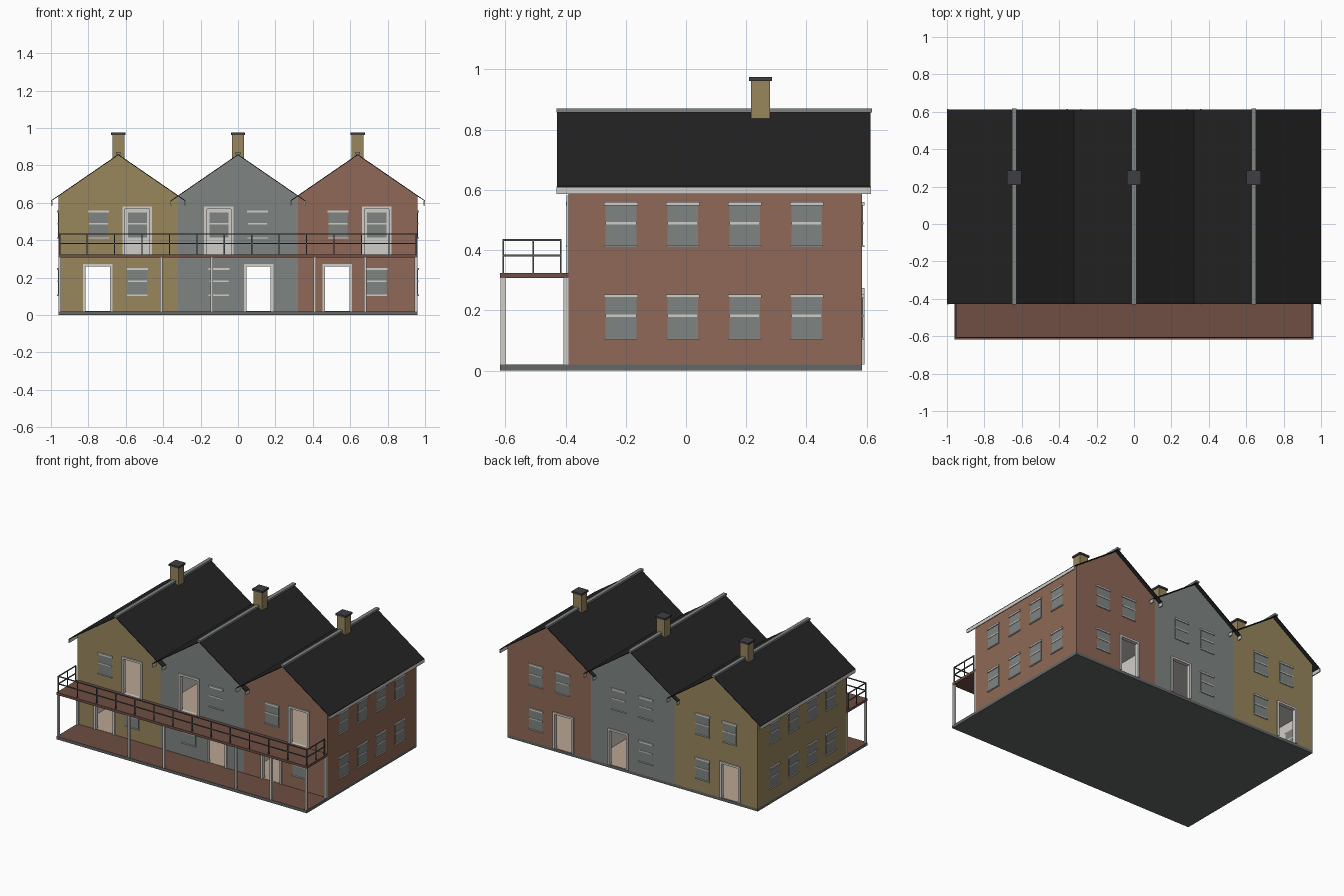
import bpy, bmesh
from mathutils import Matrix, Vector

cube = bpy.data.objects.get("Cube")
if cube:
    bpy.data.objects.remove(cube, do_unlink=True)


def material(name, r, g, b):
    lin = [((c / 255 + 0.055) / 1.055) ** 2.4 for c in (r, g, b)] + [1.0]
    m = bpy.data.materials.new(name)
    m.use_nodes = True
    m.diffuse_color = lin
    m.node_tree.nodes["Principled BSDF"].inputs["Base Color"].default_value = lin
    return m


OCHRE = material("ochre", 152, 134, 92)
GREY = material("stone grey", 126, 133, 130)
BRICK = material("brick red", 143, 105, 87)
TRIM = material("off white", 208, 206, 200)
DECK = material("deck brown", 110, 78, 67)
ROOF = material("roof black", 35, 35, 35)
CAP = material("cap slate", 62, 62, 68)
FLOOR = material("floor beige", 185, 166, 148)
RAIL = material("rail grey", 84, 90, 90)
SLAB = material("slab grey", 98, 103, 101)


def finish(name, bm, mats):
    bmesh.ops.recalc_face_normals(bm, faces=bm.faces)
    mesh = bpy.data.meshes.new(name)
    bm.to_mesh(mesh)
    bm.free()
    for m in mats:
        mesh.materials.append(m)
    ob = bpy.data.objects.new(name, mesh)
    bpy.context.scene.collection.objects.link(ob)
    return ob


def boxes(name, parts):
    """One object from (low corner, high corner, material) boxes."""
    bm, mats = bmesh.new(), []
    for lo, hi, mat in parts:
        if mat not in mats:
            mats.append(mat)
        lo, hi = Vector(lo), Vector(hi)
        size = [abs(v) for v in hi - lo]
        mtx = Matrix.Translation((lo + hi) / 2) @ Matrix.Diagonal((*size, 1))
        verts = bmesh.ops.create_cube(bm, size=1, matrix=mtx)["verts"]
        for f in {f for v in verts for f in v.link_faces}:
            f.material_index = mats.index(mat)
    return finish(name, bm, mats)


def prism(name, outline, y0, y1, mats):
    """Extrude an x-z outline along y."""
    bm = bmesh.new()
    face = bm.faces.new([bm.verts.new((x, y0, z)) for x, z in outline])
    new = bmesh.ops.extrude_face_region(bm, geom=[face])["geom"]
    bmesh.ops.translate(bm, verts=[v for v in new if isinstance(v, bmesh.types.BMVert)],
                        vec=(0, y1 - y0, 0))
    return finish(name, bm, mats)


def paint(ob, rule):
    for p in ob.data.polygons:
        p.material_index = 1 if rule(p) else 0


# Main dimensions
HALF, EAVE, PEAK, GROUND, UPPER = 0.32, 0.635, 0.855, 0.02, 0.325
FRONT, BACK, THICK, DOOR = -0.39, 0.585, 0.02, 0.065
LOW_HEAD, UP_HEAD = 0.26, 0.567
LOW_WIN, UP_WIN = 0.107, 0.414


def wall_band(name, cx, side, colour, z0, top, door=None, head=0):
    """Gable-end wall storey with an optional door notch at its foot."""
    pts = [(cx - HALF, z0)]
    if door is not None:
        pts += [(door - DOOR, z0), (door - DOOR, head), (door + DOOR, head), (door + DOOR, z0)]
    pts += [(cx + HALF, z0)] + top
    y = FRONT if side < 0 else BACK
    ob = prism(name, pts, y, y - side * THICK, [colour, TRIM])
    paint(ob, lambda p: p.normal.y * side < -0.5 or
          (abs(p.normal.y) < 0.5 and abs(p.center.x - cx) < 0.3))


def on_wall(normal, place, u0, u1, z0, z1, d0, d1, mat):
    """Box on a wall: u runs along the wall, d points outward."""
    nx, ny = normal
    if nx:
        return ((place + nx * d0, u0, z0), (place + nx * d1, u1, z1), mat)
    return ((u0, place + ny * d0, z0), (u1, place + ny * d1, z1), mat)


def window(name, normal, place, u, z):
    w, h = 0.051, 0.146

    def part(half, lo, hi, out, mat):
        return on_wall(normal, place, u - half, u + half, z + lo, z + hi, -THICK - 0.002, out, mat)
    boxes(name, [part(w, 0, h, 0.002, GREY),
                 part(w, 0.071, 0.079, 0.005, TRIM),
                 part(w + 0.005, h - 0.012, h, 0.008, TRIM),
                 part(w + 0.004, -0.004, 0.002, 0.008, TRIM)])


def door_frame(name, side, u, z0, head):
    place, w = (FRONT if side < 0 else BACK), 0.014

    def part(a, b, lo, hi):
        return on_wall((0, side), place, u + a, u + b, lo, hi, 0, 0.007, TRIM)
    boxes(name, [part(-DOOR - w, -DOOR, z0, head), part(DOOR, DOOR + w, z0, head),
                 part(-DOOR - w, DOOR + w, head, head + w)])


# Foundation slab with brown porch surface
slab = boxes("foundation_slab", [((-0.96, -0.618, 0), (0.96, BACK, GROUND), SLAB)])
slab.data.materials.append(DECK)
paint(slab, lambda p: p.normal.z > 0.5)

# Three terraced houses, the middle one mirrored
for i, (colour, flip) in enumerate([(OCHRE, 1), (GREY, -1), (BRICK, 1)]):
    n = ("left_end", "middle", "right_end")[2 - i] if i != 1 else "middle"
    cx = (i - 1) * 2 * HALF
    low_door, far = cx - 0.11 * flip, cx + 0.102 * flip
    near = cx - 0.105 * flip
    square = [(cx + HALF, UPPER), (cx - HALF, UPPER)]
    gable = [(cx + HALF, EAVE), (cx, PEAK), (cx - HALF, EAVE)]

    # Front and back walls
    for side, label in ((-1, "front"), (1, "back")):
        wall_band(f"{n}_{label}_lower_wall", cx, side, colour, GROUND, square, low_door, LOW_HEAD)
        wall_band(f"{n}_{label}_gable_wall", cx, side, colour, UPPER, gable,
                  far if side < 0 else None, UP_HEAD)
        y = FRONT if side < 0 else BACK
        door_frame(f"{n}_{label}_door_frame", side, low_door, GROUND, LOW_HEAD)
        window(f"{n}_{label}_lower_window", (0, side), y, far, LOW_WIN)
        window(f"{n}_{label}_upper_window", (0, side), y, near, UP_WIN)
    door_frame(f"{n}_balcony_door_frame", -1, far, UPPER, UP_HEAD)
    window(f"{n}_back_second_window", (0, 1), BACK, far, UP_WIN)

    # Interior floors
    x0, x1, y0, y1 = cx - HALF + 0.01, cx + HALF - 0.01, FRONT + 0.003, BACK - 0.003
    boxes(f"{n}_floors", [((x0, y0, GROUND), (x1, y1, GROUND + 0.002), FLOOR),
                          ((x0, FRONT + THICK, 0.305), (x1, BACK - THICK, 0.31), TRIM),
                          ((x0, FRONT + THICK, 0.31), (x1, BACK - THICK, UPPER), FLOOR)])

    # Thin pitched roof, ridge cap and eaves boards
    e, t = 0.36, 0.005
    drop = PEAK - (PEAK - EAVE) / HALF * e
    prism(f"{n}_roof", [(cx - e, drop), (cx, PEAK), (cx + e, drop),
                        (cx + e, drop + t), (cx, PEAK + t), (cx - e, drop + t)],
          -0.428, 0.613, [ROOF])
    boxes(f"{n}_ridge_cap", [((cx - 0.013, -0.43, 0.858), (cx + 0.013, 0.617, 0.871), GREY)])
    boxes(f"{n}_eaves_boards", [((cx + s * e, -0.43, 0.587), (cx + s * (e - 0.007), 0.614, 0.611), TRIM)
                                for s in (-1, 1)])

    # Chimney
    boxes(f"{n}_chimney", [((cx - 0.032, 0.215, 0.8), (cx + 0.032, 0.279, 0.964), OCHRE),
                           ((cx - 0.038, 0.209, 0.962), (cx + 0.038, 0.285, 0.975), CAP)])

# Outer side walls, party walls and side windows
for s, label, colour in ((-1, "right", OCHRE), (1, "left", BRICK)):
    inner = 0.96 - THICK
    boxes(f"{label}_side_wall", [
        ((s * (inner + 0.002), FRONT + THICK, GROUND), (s * 0.96, BACK - THICK, EAVE), colour),
        ((s * inner, FRONT + THICK, GROUND), (s * (inner + 0.002), BACK - THICK, EAVE), TRIM)])
    boxes(f"{label}_party_wall", [((s * HALF - 0.01, FRONT + THICK, GROUND),
                                   (s * HALF + 0.01, BACK - THICK, EAVE), TRIM)])
    for k in range(4):
        for z, level in ((LOW_WIN, "lower"), (UP_WIN, "upper")):
            window(f"{label}_side_{level}_window_{k + 1}", (s, 0), s * 0.96, -0.216 + 0.2055 * k, z)

# Balcony deck and its columns
boxes("balcony_deck", [((-0.96, -0.617, 0.308), (0.96, FRONT, UPPER), DECK)])
columns = [(x, -0.608) for x in (-0.952, -0.41, -0.14, 0.41, 0.68, 0.952)]
columns += [(-0.952, -0.398), (0.952, -0.398)]
boxes("porch_columns", [((x - 0.007, y - 0.008, GROUND), (x + 0.007, y + 0.008, 0.308), TRIM)
                        for x, y in columns])

# Balcony railing
r, edge, line = 0.003, 0.953, -0.607
rails = []
for z in (0.382, 0.434):
    rails.append(((-edge, line - r, z - r), (edge, line + r, z + r), RAIL))
    for x in (-edge, edge):
        rails.append(((x - r, line, z - r), (x + r, -0.413, z + r), RAIL))
posts = [(-edge + 2 * edge * k / 13, line) for k in range(14)]
posts += [(x, y) for x in (-edge, edge) for y in (-0.507, -0.416)]
for x, y in posts:
    rails.append(((x - r, y - r, UPPER), (x + r, y + r, 0.437), RAIL))
boxes("balcony_railing", rails)
